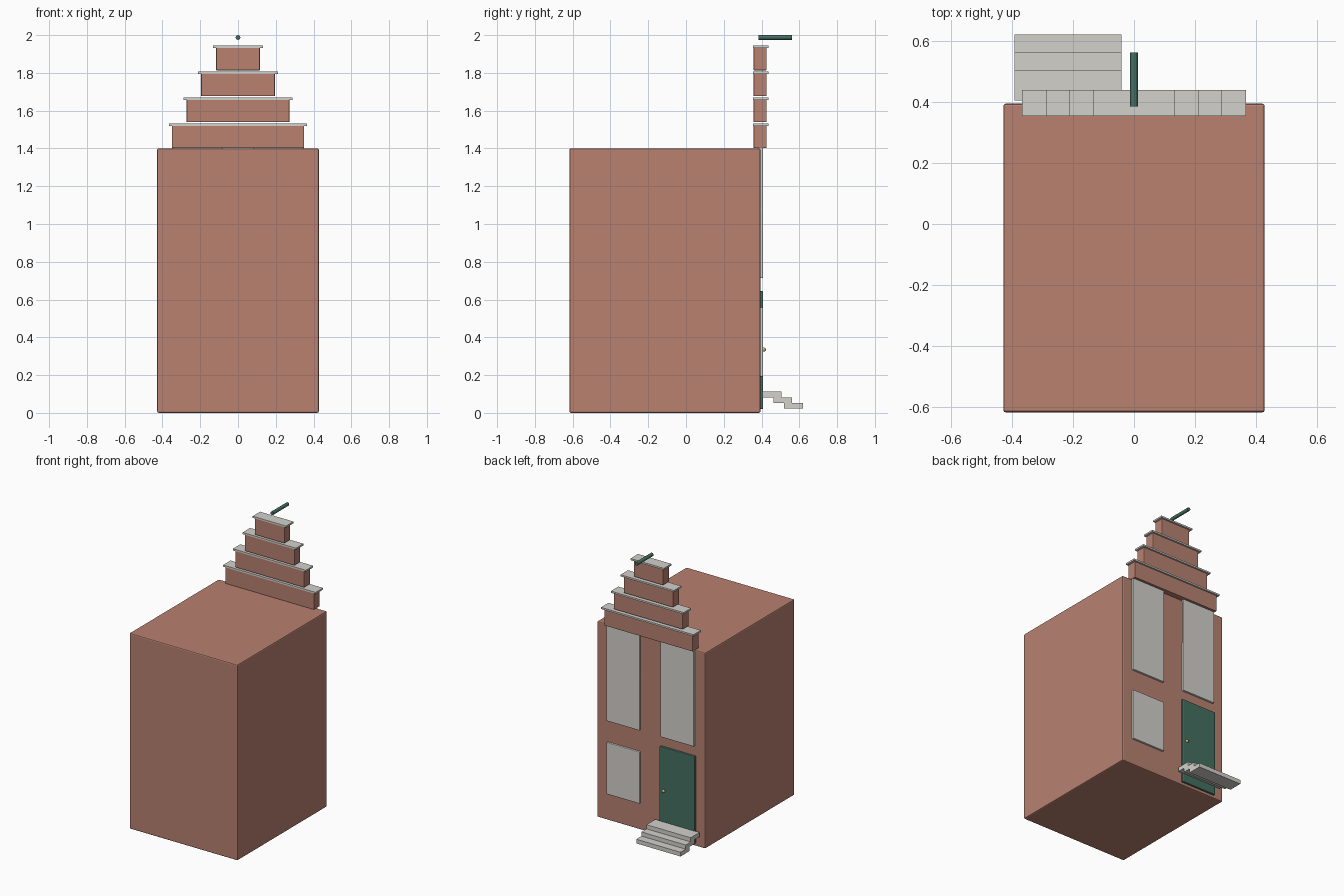
import bpy
from math import radians

if "Cube" in bpy.data.objects:
    bpy.data.objects.remove(bpy.data.objects["Cube"])


def material(name, rgb):
    m = bpy.data.materials.new(name)
    m.diffuse_color = (*rgb, 1)
    m.use_nodes = True
    m.node_tree.nodes["Principled BSDF"].inputs["Base Color"].default_value = m.diffuse_color
    return m


BRICK = material("brick", (0.48, 0.22, 0.16))
STONE = material("stone", (0.65, 0.64, 0.60))
GREEN = material("green_paint", (0.06, 0.16, 0.12))
BRASS = material("brass", (0.62, 0.48, 0.18))


def box(name, x, y, z, mat, bevel=0):
    """Box from (min, max) ranges on each axis."""
    bpy.ops.mesh.primitive_cube_add(size=1)
    o = bpy.context.object
    o.name = name
    o.location = [(a + b) / 2 for a, b in (x, y, z)]
    o.scale = [b - a for a, b in (x, y, z)]
    bpy.ops.object.transform_apply(location=False, rotation=False, scale=True)
    o.data.materials.append(mat)
    if bevel:
        mod = o.modifiers.new("edge", "BEVEL")
        mod.width = bevel
        mod.segments = 2
    return o


# Main house block
box("house_body", (-0.428, 0.428), (-0.617, 0.394), (0, 1.4), BRICK, 0.008)

# Stepped gable: brick tiers with stone caps
for i, half in enumerate((0.35, 0.272, 0.195, 0.116)):
    z = 1.402 + 0.1373 * i
    box(f"gable_tier_{i + 1}", (-half, half), (0.358, 0.426), (z, z + 0.12), BRICK, 0.003)
    cap = half + 0.016
    box(f"gable_cap_{i + 1}", (-cap, cap), (0.354, 0.438), (z + 0.118, z + 0.13), STONE)

# Hoisting beam above the gable
bpy.ops.mesh.primitive_cylinder_add(vertices=12, radius=0.0125, depth=0.176,
                                    location=(0, 0.473, 1.9875),
                                    rotation=(radians(90), 0, 0))
beam = bpy.context.object
beam.name = "hoist_beam"
beam.data.materials.append(GREEN)
bpy.ops.object.shade_smooth_by_angle()


# Windows and door on the facade
def panel(name, cx, half, z, mat):
    box(name, (cx - half, cx + half), (0.385, 0.408), z, mat, 0.005)


panel("ground_window", 0.215, 0.132, (0.19, 0.56), STONE)
for side, cx in (("left", 0.215), ("right", -0.215)):
    panel(f"first_floor_window_{side}", cx, 0.132, (0.713, 1.083), STONE)
    panel(f"second_floor_window_{side}", cx, 0.1318, (1.065, 1.435), STONE)
panel("front_door", -0.215, 0.14, (0.02, 0.645), GREEN)

# Door knob
bpy.ops.mesh.primitive_uv_sphere_add(segments=16, ring_count=8, radius=0.011,
                                     location=(-0.11, 0.412, 0.335))
knob = bpy.context.object
knob.name = "door_knob"
knob.data.materials.append(BRASS)
bpy.ops.object.shade_smooth_by_angle()

# Entrance steps
for i in range(3):
    y = 0.405 + 0.057 * i
    z = 0.082 - 0.03 * i
    box(f"entrance_step_{i + 1}", (-0.391, -0.041), (y, y + 0.1), (z, z + 0.03), STONE)
# Lowest tread runs slightly further out
bpy.data.objects["entrance_step_3"].location.y += 0.001
